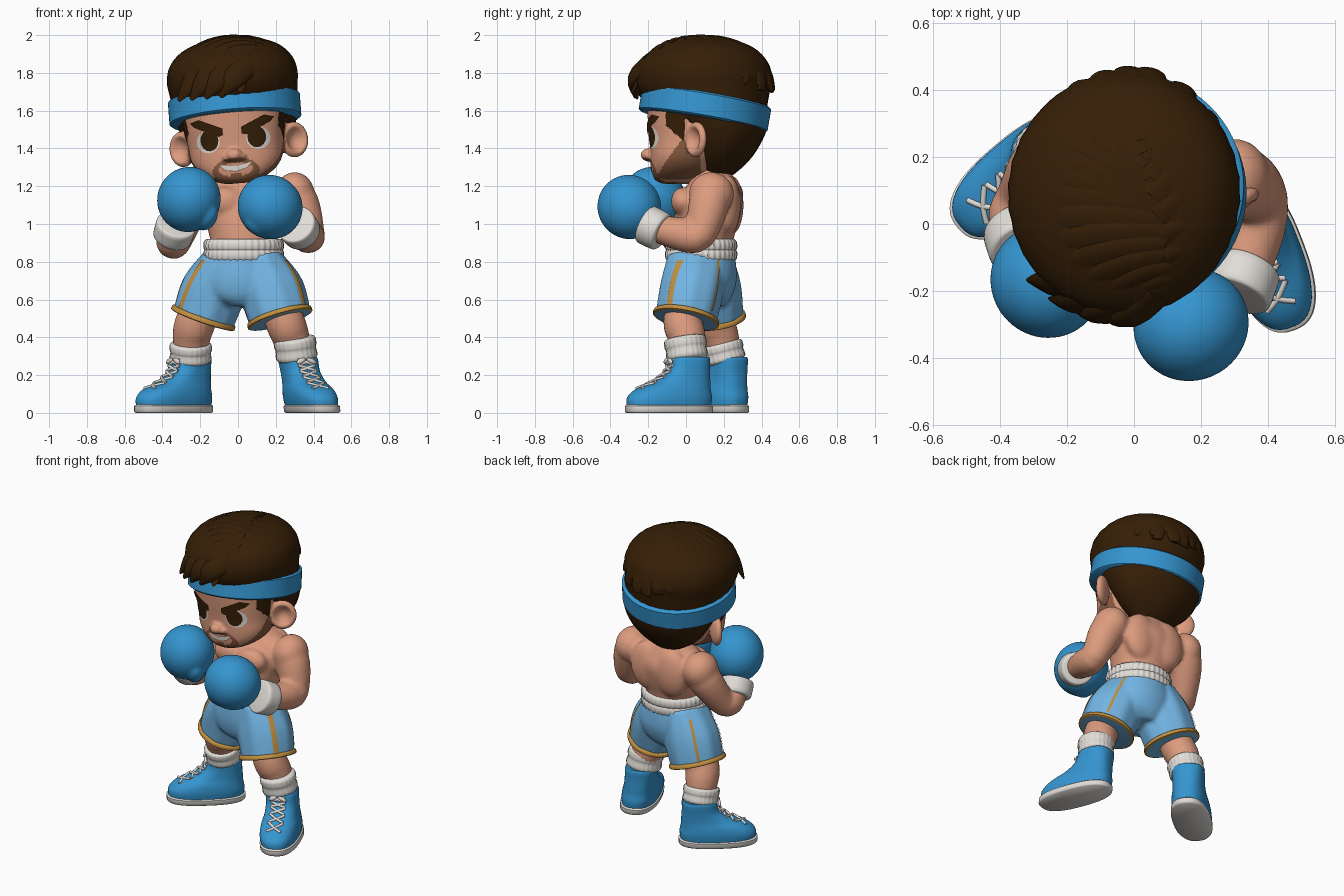
import bpy, bmesh
from math import sin, cos, pi, radians, sqrt, copysign
from mathutils import Vector, Matrix
from mathutils.bvhtree import BVHTree

if "Cube" in bpy.data.objects:
    bpy.data.objects.remove(bpy.data.objects["Cube"])


def material(name, r, g, b):
    m = bpy.data.materials.new(name)
    m.use_nodes = True
    m.diffuse_color = (r, g, b, 1)
    m.node_tree.nodes["Principled BSDF"].inputs["Base Color"].default_value = (r, g, b, 1)
    return m


SKIN = material("skin", .72, .33, .21)
HAIR = material("dark hair", .036, .0135, .002)
BEARD = material("beard brown", .25, .105, .05)
BLUE = material("glove blue", .035, .3, .63)
LIGHT = material("shorts light blue", .17, .46, .77)
WHITE = material("off white", .75, .72, .68)
GOLD = material("gold trim", .53, .27, .05)


# ---- shape helpers: each returns a bmesh ----
def spline(rows, steps):
    out = []
    for i in range(len(rows) - 1):
        quad = zip(rows[max(i - 1, 0)], rows[i], rows[i + 1], rows[min(i + 2, len(rows) - 1)])
        quad = list(quad)
        for k in range(steps):
            t = k / steps
            if steps == 1:
                out.append(list(rows[i]))
            else:
                out.append([b + .5 * t * (c - a + t * (2 * a - 5 * b + 4 * c - d + t * (3 * (b - c) + d - a)))
                            for a, b, c, d in quad])
    return out + [list(rows[-1])]


def loft(rows, seg=40, steps=4, flat=False, n=2, ribs=(0, 0), ref=None):
    """Rows are x, y, z, radius, radius; rings are level or follow the path."""
    bm, rows, rings = bmesh.new(), spline(rows, steps), []
    pts = [Vector(r[:3]) for r in rows]
    for i, r in enumerate(rows):
        t = Vector((0, 0, 1)) if flat else (pts[min(i + 1, len(pts) - 1)] - pts[max(i - 1, 0)]).normalized()
        u = ref(pts[i]) if ref else Vector((1, 0, 0))
        u = (u - t * u.dot(t)).normalized()
        v, ring = t.cross(u), []
        for k in range(seg):
            a = 2 * pi * k / seg
            w = 1 + ribs[0] * cos(ribs[1] * a)
            ca, sa = (copysign(abs(f) ** (2 / n), f) for f in (cos(a), sin(a)))
            ring.append(bm.verts.new(pts[i] + w * (u * ca * max(r[3], .002) + v * sa * max(r[4], .002))))
        rings.append(ring)
    for a, b in zip(rings, rings[1:]):
        for k in range(seg):
            bm.faces.new((a[k], a[(k + 1) % seg], b[(k + 1) % seg], b[k]))
    bm.faces.new(rings[0])
    bm.faces.new(rings[-1])
    bmesh.ops.recalc_face_normals(bm, faces=bm.faces)
    return bm


def tube(points, **kw):
    return loft([(*p[:3], p[3], p[3]) for p in points], **kw)


def ball(loc, size, rot=Matrix()):
    bm = bmesh.new()
    m = Matrix.Translation(loc) @ rot @ Matrix.Diagonal((*size, 1))
    bmesh.ops.create_uvsphere(bm, u_segments=36, v_segments=24, radius=1, matrix=m)
    return bm


def part(name, shapes, mat, voxel=0, smooth=6, matrix=None, mats=()):
    bm = bmesh.new()
    for s in shapes:
        tmp = bpy.data.meshes.new("tmp")
        s.to_mesh(tmp)
        s.free()
        bm.from_mesh(tmp)
        bpy.data.meshes.remove(tmp)
    me = bpy.data.meshes.new(name)
    bm.to_mesh(me)
    bm.free()
    ob = bpy.data.objects.new(name, me)
    bpy.context.collection.objects.link(ob)
    if voxel:
        mod = ob.modifiers.new("fuse", "REMESH")
        mod.mode, mod.voxel_size = "VOXEL", voxel
        mod = ob.modifiers.new("soften", "SMOOTH")
        mod.factor, mod.iterations = .5, smooth
        bpy.context.view_layer.update()
        dg = bpy.context.evaluated_depsgraph_get()
        me = bpy.data.meshes.new_from_object(ob.evaluated_get(dg))
        ob.modifiers.clear()
        ob.data = me
    me.materials.clear()
    for m in (mat, *mats):
        me.materials.append(m)
    me.polygons.foreach_set("use_smooth", [True] * len(me.polygons))
    if not voxel:
        me.set_sharp_from_angle(angle=radians(50))
    if matrix:
        me.transform(matrix)
    return ob


def tree(ob):
    return BVHTree.FromPolygons([v.co for v in ob.data.vertices], [p.vertices for p in ob.data.polygons])


def front(bvh, x, z, lift):
    hit = bvh.ray_cast(Vector((x, -2, z)), Vector((0, 1, 0)))[0]
    return Vector((x, (hit.y if hit else 0) - lift, z))


def decal(name, bvh, outline, mat, lift, matrix):
    """Thin plate that follows the surface behind an x, z outline."""
    pts = [Vector(p).lerp(Vector(q), k / 4) for p, q in zip(outline, outline[1:] + outline[:1]) for k in range(4)]
    mid, bm = sum(pts, Vector((0, 0))) / len(pts), bmesh.new()
    rings = [[bm.verts.new(front(bvh, *mid.lerp(p, s), lift)) for p in pts] for s in (.05, .3, .55, .8, 1)]
    for a, b in zip(rings, rings[1:]):
        for k in range(len(pts)):
            j = (k + 1) % len(pts)
            bm.faces.new((a[k], a[j], b[j], b[k]))
    bm.faces.new(rings[0])
    bmesh.ops.recalc_face_normals(bm, faces=bm.faces)
    if sum(f.normal.y for f in bm.faces) > 0:
        bmesh.ops.reverse_faces(bm, faces=bm.faces)
    return part(name, [bm], mat, matrix=matrix)


def oval(x, z, rx, rz):
    return [(x + rx * cos(a * pi / 8), z + rz * sin(a * pi / 8)) for a in range(16)]


# ---- head: slightly tilted and turned ----
c = Vector((0, .09, 1.5))
HEAD = (Matrix.Translation(c + Vector((-.012, 0, 0))) @ Matrix.Rotation(radians(-4), 4, "Z")
        @ Matrix.Rotation(radians(-5), 4, "Y") @ Matrix.Translation(-c))
face_rows = [(1.215, .06, -.13, .04), (1.235, .13, -.165, .08), (1.28, .2, -.18, .14), (1.34, .24, -.185, .18),
             (1.43, .255, -.19, .24), (1.53, .275, -.2, .29), (1.64, .29, -.205, .32), (1.76, .26, -.18, .3)]
shapes = [loft([(0, (f + b) / 2, z, w, (b - f) / 2) for z, w, f, b in face_rows], flat=True, n=2.3, seg=64),
          ball((0, -.195, 1.365), (.045, .045, .035))]
shapes += [ball((s * .035, -.185, 1.355), (.028, .03, .022)) for s in (-1, 1)]
for s in (-1, 1):
    ear = ball((0, 0, 0), (.087, .035, .095))
    for v in ear.verts:
        if v.co.y < 0:
            v.co.y += .05 * max(0, 1 - ((v.co.x / .085) ** 2 + (v.co.z / .095) ** 2) / .55)
    ear.transform(Matrix.Translation((.008 + s * .297, .075, 1.42)) @ Matrix.Rotation(radians(37 * s), 4, "Z"))
    shapes.append(ear)
head = part("head", shapes, SKIN, .008, 3, mats=(BEARD, HAIR))
for p in head.data.polygons:
    x, y, z = p.center
    x = abs(x)
    goatee = (x / .125) ** 2 + ((z - 1.28) / .07) ** 2 < 1
    bare = (x / .092) ** 2 + ((z - 1.288) / .036) ** 2 < 1 and not (x < .03 and z < 1.272)
    if x < .265 and y < -.05 and goatee and not bare:
        p.material_index = 1
    elif .1 < x < .262 and -.17 < y < .09 and z < min(1.42, 1.235 + 1.3 * (y + .15)):
        p.material_index = 1
    elif y > -.09 and z > 1.42 - .9 * min(y, 0) and x < .285 and (y < .01 or z > 1.53):
        p.material_index = 2
bvh = tree(head)
for s, side in ((-1, "right"), (1, "left")):
    decal(side + "_eye_white", bvh, oval(s * .133, 1.445, .063, .06), WHITE, .003, HEAD)
    decal(side + "_iris", bvh, oval(s * .126, 1.452, .049, .057), HAIR, .006, HEAD)
    brow = [(.05, 1.475), (.075, 1.468), (.2, 1.525), (.225, 1.55), (.175, 1.565), (.05, 1.51)]
    decal(side + "_brow", bvh, [(s * x, z) for x, z in brow], HAIR, .009, HEAD)
smile = [(-.085, 1.318), (0, 1.305), (.09, 1.322), (.06, 1.294), (0, 1.28), (-.055, 1.289)]
decal("lip_line", bvh, [(x * 1.06, 1.3 + (z - 1.3) * 1.25) for x, z in smile], BEARD, .002, HEAD)
decal("teeth", bvh, smile, WHITE, .004, HEAD)
head.data.transform(HEAD)

# ---- hair: solid cap, with locks combed away from a parting ----
cap = [(1.255, .175, .1, .07), (1.32, .18, .19, .14), (1.4, .19, .26, .19), (1.5, .175, .305, .25),
       (1.6, .13, .325, .295), (1.7, .095, .337, .345), (1.78, .09, .346, .362), (1.86, .09, .325, .34),
       (1.93, .1, .26, .262), (1.975, .1, .15, .15), (1.988, .1, .04, .04)]
shapes = [loft([(.006, y, z, a, b) for z, y, a, b in cap], flat=True, seg=64, ribs=(.006, 30))]
mid = Vector((0, .1, 1.7))


def lock(u, angle, reach):
    a, rows = radians(angle), []
    start = Vector((.17, -.17)).lerp(Vector((.08, .25)), u)
    end = Vector((.006 + .346 * cos(a) * reach, .09 + .362 * sin(a) * reach))
    for k in range(8):
        t = k / 7
        p = start.lerp(end, sin(t * pi / 2)) + Vector((0, .05 * sin(pi * t)))
        r2 = (p.x / .346) ** 2 + ((p.y - .09) / .362) ** 2
        z = 1.72 + .26 * sqrt(max(0, 1 - r2)) - .03 * t ** 4
        w = .058 * (1 - t ** 3) + .006
        rows.append((p.x, p.y, z, .3 * w + .004, w))
    return loft(rows, seg=12, steps=2, ref=lambda q: q - mid)


shapes += [lock(k / 13, -80 - 185 * k / 13, max(.95, 1.06 - .018 * k)) for k in range(14)]
shapes += [lock(k / 7, -68 + 150 * k / 7, .955) for k in range(8)]
part("hair", shapes, HAIR, matrix=HEAD)
fringe = [loft([(x + .12, -.19, 1.85, .03, .06), (x + .02, y - .005, 1.77, .028, .06), (x - .06, y, 1.675, .005, .01)],
               seg=12, ref=lambda q: q - mid) for x, y in ((.02, -.275), (-.06, -.268), (-.14, -.24), (-.21, -.19))]
part("fringe_locks", fringe, HAIR, matrix=HEAD)
band = loft([(0, 0, z, .35 - d, .346 - d) for z, d in ((-.068, .012), (-.058, 0), (.055, 0), (.065, .012))],
            flat=True, seg=72, steps=1)
part("headband", [band], BLUE,
     matrix=HEAD @ Matrix.Translation((.003, .1, 1.61)) @ Matrix.Rotation(radians(-9.5), 4, "X"))

# ---- torso and arms ----
arms = {"left": [(.27, .13, 1.18, .1), (.325, .12, 1.1, .108), (.375, .07, .94, .085), (.36, -.02, .945, .09),
                 (.325, -.17, .98, .07)],
        "right": [(-.2, .19, 1.18, .1), (-.265, .17, 1.08, .105), (-.325, .08, .92, .085), (-.345, .02, .91, .09),
                  (-.33, -.07, .98, .07)]}
shapes = [loft([(.03, .08, .84, .17, .16), (.03, .09, .93, .18, .165), (.03, .11, 1.03, .21, .175),
                (.03, .13, 1.13, .245, .17), (.03, .14, 1.21, .22, .13), (.02, .14, 1.27, .12, .1)], flat=True),
          tube([(.02, .14, 1.2, .1), (.01, .13, 1.34, .1)]),
          ball((-.07, .0, 1.12), (.1, .06, .075)), ball((.12, -.02, 1.12), (.1, .06, .075)),
          ball((-.06, .235, 1.1), (.12, .07, .16)), ball((.13, .22, 1.1), (.12, .07, .16))]
shapes += [tube(a) for a in arms.values()]
shapes += [ball((.3, .135, 1.16), (.105, .12, .115)), ball((-.24, .185, 1.15), (.105, .12, .115))]
part("torso_and_arms", shapes, SKIN, .012, 12)

# ---- boxing gloves ----
gloves = {"left": ((.34, -.125, .955), (.303, -.215, 1.0), (.17, -.3, 1.09), (.11, -.35, 1.0)),
          "right": ((-.35, -.015, .925), (-.325, -.08, 1.0), (-.26, -.17, 1.13), (-.17, -.22, 1.04))}
for side, (w0, w1, mid_pt, thumb) in gloves.items():
    axis = (Vector(mid_pt) - Vector(w1)).to_track_quat("Z", "Y").to_matrix().to_4x4()
    part(side + "_glove", [ball(mid_pt, (.167, .169, .176), axis), ball(thumb, (.06, .06, .085), axis)],
         BLUE, .012, 3)
    a, b = Vector(w0), Vector(w1)
    rows = [(*a.lerp(b, t), r) for t, r in ((0, .09), (.08, .103), (.5, .106), (.92, .106), (1, .095))]
    part(side + "_glove_cuff", [tube(rows, steps=2)], WHITE)

# ---- shorts with trim ----
legs = {"left": [(.12, .06, .8), (.178, .03, .65), (.222, .0, .5)],
        "right": [(-.07, .09, .8), (-.133, .125, .65), (-.185, .14, .5)]}
shapes = [loft([(.03, .08, .86, .19, .175), (.03, .08, .72, .23, .19), (.025, .075, .62, .2, .17),
                (.02, .075, .565, .09, .13)], flat=True)]
shapes += [loft([(*p, *r) for p, r in zip(a, ((.12, .16), (.17, .168), (.165, .162)))], ribs=(.018, 9))
           for a in legs.values()]
shorts = part("shorts", shapes, LIGHT, .012, 5)
bvh = tree(shorts)
for side, pts in legs.items():
    s = 1 if side == "left" else -1
    a, b = Vector(pts[1]), Vector(pts[2])
    rows = [(*a.lerp(b, t), r) for t, r in ((.87, .16), (.9, .175), (1.03, .178), (1.06, .165))]
    hem = part(side + "_shorts_hem", [tube(rows, steps=2)], GOLD, mats=(LIGHT,))
    hem.data.polygons[-1].material_index = 1
    for label, az, w in (("front", -34, .034), ("back", 48, .018)):
        d, bm, rows = Vector((s * cos(radians(az)), sin(radians(az)), 0)), bmesh.new(), []
        for k in range(17):
            z = .81 - .27 * k / 16
            o = Vector(pts[0]).lerp(b, (.8 - z) / .3)
            o.z = z
            row = []
            for e in (-.5, 0, .5):
                q = o + Vector((-d.y, d.x, 0)) * e * w * s
                hit = bvh.ray_cast(q + d, -d)[0]
                row.append(bm.verts.new((hit or q) + d * .005))
            rows.append(row)
        for p, q in zip(rows, rows[1:]):
            for k in (0, 1):
                f = bm.faces.new((p[k], p[k + 1], q[k + 1], q[k]))
                f.normal_update()
                if f.normal.dot(d) < 0:
                    f.normal_flip()
        part(f"{side}_{label}_stripe", [bm], GOLD)
rows = [(.03, .08, z, .21 - d, .188 - d) for z, d in
        ((.8, .02), (.815, .003), (.85, 0), (.862, .006), (.875, 0), (.905, .002), (.92, .015))]
part("waistband", [loft(rows, flat=True, seg=144, steps=2, ribs=(.018, 36))], WHITE)

# ---- legs, socks and boots ----
limbs = {"left": [(.2, .01, .62, .1), (.25, -.015, .48, .104), (.28, .005, .4, .098), (.315, .01, .28, .08)],
         "right": [(-.16, .14, .62, .1), (-.225, .15, .48, .106), (-.245, .18, .4, .1), (-.25, .21, .28, .08)]}
socks = {"left": [(.314, .01, .275), (.298, -.008, .4)], "right": [(-.252, .212, .265), (-.25, .185, .37)]}
feet = {"left": (.352, .02, 21, -.125), "right": (-.25, .22, -50, 0)}
for side in limbs:
    part(side + "_leg", [tube(limbs[side])], SKIN)
    a, b = (Vector(p) for p in socks[side])
    rows = [(*a.lerp(b, t), r) for t, r in ((0, .085), (.15, .109), (.5, .106), (.65, .111), (.92, .109), (1, .09))]
    part(side + "_sock", [tube(rows, seg=96, steps=3, ribs=(.012, 24))], WHITE)
    x, y, turn, lean = feet[side]
    shear = Matrix()
    shear[0][2] = lean
    place = Matrix.Translation((x, y, 0)) @ shear @ Matrix.Rotation(radians(turn), 4, "Z")
    rows = [(.03, -.118, .108, .23), (.08, -.115, .114, .233), (.125, -.095, .11, .205), (.165, -.05, .1, .158),
            (.22, -.014, .097, .118), (.28, -.004, .1, .108), (.295, -.004, .095, .102)]
    boot = part(side + "_boot", [loft([(0, cy, z, a, b) for z, cy, a, b in rows], flat=True, n=2.5, seg=56)], BLUE)
    rows = [(0, -.118, z, .117 - d, .242 - d) for z, d in ((0, .008), (.008, 0), (.036, 0), (.044, .01))]
    part(side + "_sole", [loft(rows, flat=True, n=2.5, seg=56, steps=1)], WHITE, matrix=place)
    bvh, shapes = tree(boot), []
    for i in range(5):
        z = .13 + .031 * i
        for s in (-1, 1):
            cross = [front(bvh, s * .045 * e, z + .014 * (1 - e), .004) for e in (1, 0, -1)]
            shapes.append(tube([(*p, .0085) for p in cross], seg=8, steps=3, ref=lambda q: Vector((0, 0, 1))))
    for s in (-1, 1):
        shapes.append(ball(front(bvh, s * .03, .275, .012), (.028, .01, .013),
                           Matrix.Rotation(radians(25 * s), 4, "Y")))
    part(side + "_laces", shapes, WHITE, matrix=place)
    boot.data.transform(place)
